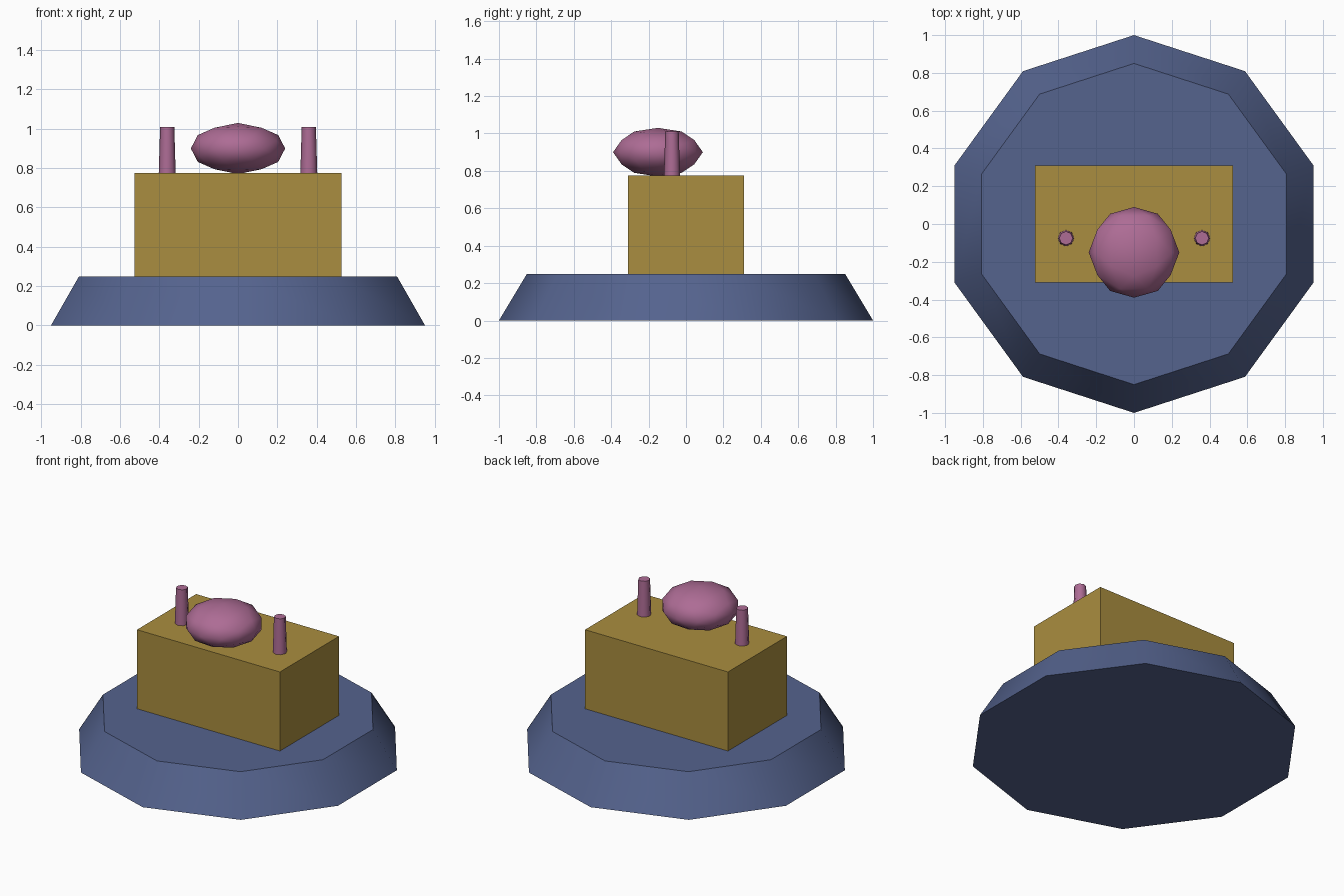
import bpy, bmesh
from math import radians
from mathutils import Matrix

if "Cube" in bpy.data.objects:
    bpy.data.objects.remove(bpy.data.objects["Cube"])


def material(name, color):
    m = bpy.data.materials.new(name)
    m.diffuse_color = (*color, 1)
    m.use_nodes = True
    m.node_tree.nodes["Principled BSDF"].inputs["Base Color"].default_value = m.diffuse_color
    return m


BLUE = material("blue", (0.09, 0.125, 0.27))
OCHRE = material("ochre", (0.40, 0.27, 0.05))
PINK = material("pink", (0.42, 0.15, 0.30))


def finish(name, bm, mat, smooth_angle=None):
    mesh = bpy.data.meshes.new(name)
    bm.to_mesh(mesh)
    bm.free()
    mesh.materials.append(mat)
    ob = bpy.data.objects.new(name, mesh)
    bpy.context.collection.objects.link(ob)
    if smooth_angle:
        mesh.shade_smooth()
        mesh.set_sharp_from_angle(angle=radians(smooth_angle))
    return ob


def tapered(name, sides, r_bottom, r_top, x, y, z0, z1, mat):
    bm = bmesh.new()
    bmesh.ops.create_cone(
        bm, cap_ends=True, segments=sides, radius1=r_bottom, radius2=r_top,
        depth=z1 - z0, matrix=Matrix.Translation((x, y, (z0 + z1) / 2)))
    return finish(name, bm, mat, 50)


# Ten-sided sloping base
tapered("base", 10, 1.0, 0.85, 0, 0, 0, 0.25, BLUE)

# Block body
bm = bmesh.new()
bmesh.ops.create_cube(bm, size=1, matrix=Matrix.Translation((0, 0, 0.5125))
                      @ Matrix.Diagonal((1.05, 0.62, 0.525, 1)))
finish("body", bm, OCHRE)

# Flattened faceted dome, turned so that edge midpoints lie on the axes
bm = bmesh.new()
bmesh.ops.create_icosphere(
    bm, subdivisions=2, radius=1,
    matrix=Matrix.Translation((0, -0.15, 0.9))
    @ Matrix.Diagonal((0.24, 0.24, 0.13, 1))
    @ Matrix.Rotation(radians(58.283), 4, 'Y'))
finish("dome", bm, PINK, 60)

# Pair of posts
for side, x in (("left", -0.36), ("right", 0.36)):
    tapered(side + "_post", 8, 0.043, 0.036, x, -0.075, 0.775, 1.01, PINK)
